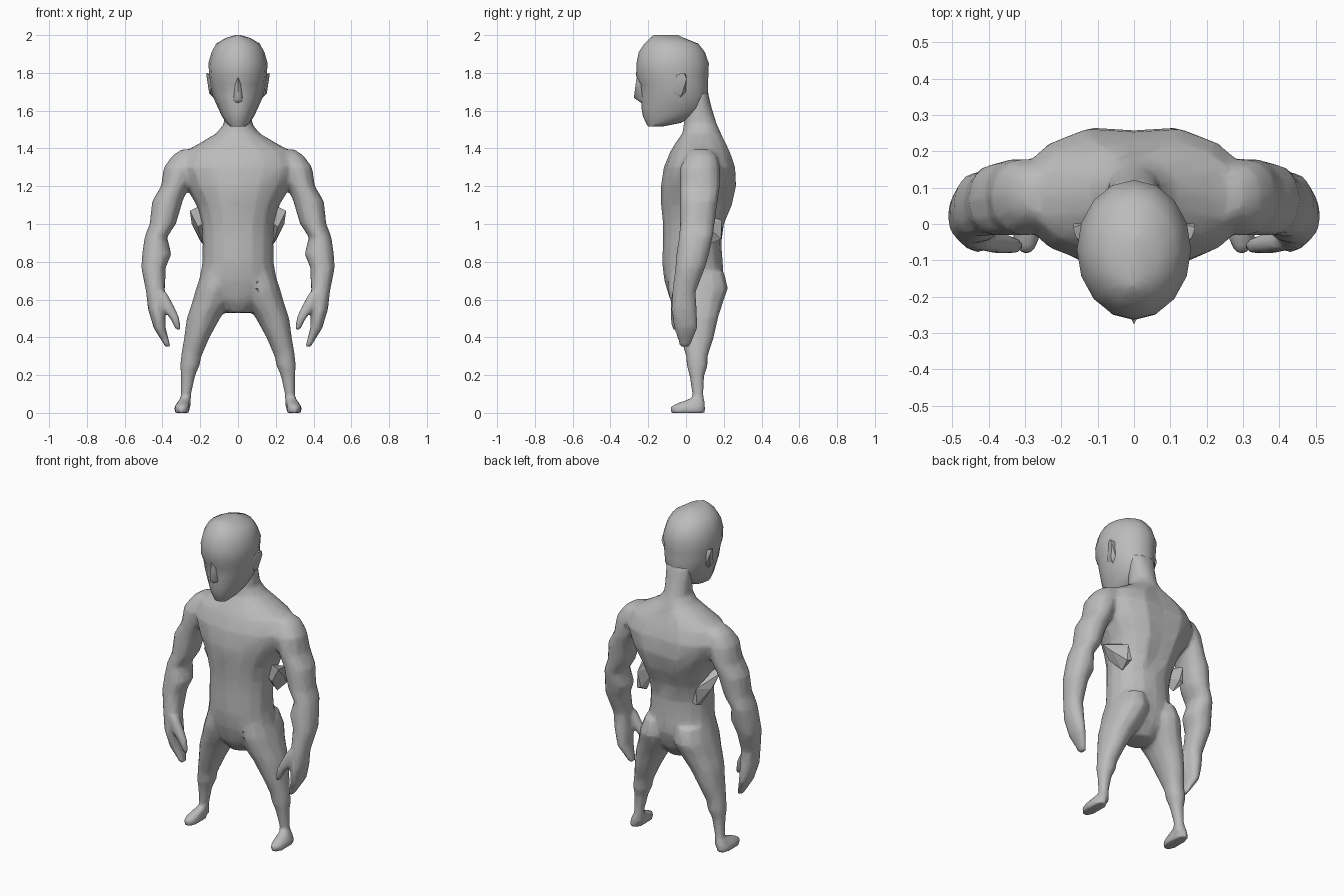
import bpy, bmesh, math
from mathutils import Vector

grey = bpy.data.materials.new("plain_grey")
grey.diffuse_color = (0.5, 0.5, 0.5, 1)


def power(v, e):
    return math.copysign(abs(v) ** e, v)


def loft(bm, rows, n=16, e=1.0, groove=0.0, flip=False):
    """Stack of oval rings; each row is z, x0, x1, y0, y1."""
    rings = []
    for z, x0, x1, y0, y1 in rows:
        ring = []
        for i in range(n):
            a = 2 * math.pi * i / n
            x = (x0 + x1) / 2 + (x1 - x0) / 2 * power(math.cos(a), e)
            y = (y0 + y1) / 2 + (y1 - y0) / 2 * power(math.sin(a), e)
            if i * 4 == n and 0.9 < z < 1.45:
                y -= groove
            ring.append(bm.verts.new((-x if flip else x, y, z)))
        rings.append(ring)
    for a, b in zip(rings, rings[1:]):
        for i in range(n):
            j = (i + 1) % n
            bm.faces.new((a[i], a[j], b[j], b[i]))
    bm.faces.new(rings[0])
    bm.faces.new(rings[-1])


def finish(name, bm, angle=None):
    bmesh.ops.recalc_face_normals(bm, faces=bm.faces)
    me = bpy.data.meshes.new(name)
    bm.to_mesh(me)
    bm.free()
    ob = bpy.data.objects.new(name, me)
    bpy.context.collection.objects.link(ob)
    me.materials.append(grey)
    if angle:
        bpy.ops.object.select_all(action='DESELECT')
        ob.select_set(True)
        bpy.context.view_layer.objects.active = ob
        bpy.ops.object.shade_smooth_by_angle(angle=math.radians(angle))
    return ob


def hull(name, points, angle=None):
    bm = bmesh.new()
    for p in points:
        bm.verts.new(p)
    bmesh.ops.convex_hull(bm, input=bm.verts)
    return finish(name, bm, angle)


# Torso and neck: z, half width, front, back
torso = [(.53, .07, -.04, .12), (.6, .14, -.085, .17), (.7, .207, -.115, .2),
         (.8, .188, -.127, .195), (.9, .187, -.122, .187), (1.0, .192, -.122, .214),
         (1.1, .22, -.132, .257), (1.2, .28, -.133, .28), (1.3, .33, -.118, .275),
         (1.38, .29, -.085, .245), (1.43, .2, -.055, .22), (1.48, .115, -.02, .185),
         (1.53, .075, -.012, .163), (1.62, .077, 0, .135), (1.7, .08, .03, .115)]
leg = [(.75, .02, .19, -.09, .2), (.66, .01, .222, -.1, .224), (.58, .04, .245, -.08, .195),
       (.5, .095, .272, -.055, .17), (.4, .15, .285, -.03, .148), (.3, .193, .302, 0, .115),
       (.25, .203, .307, .003, .115), (.2, .225, .303, .018, .097), (.1, .248, .303, .033, .092),
       (.03, .25, .31, .03, .1)]
foot = [(0, .255, .338, -.085, .102), (.035, .257, .336, -.083, .102),
        (.05, .257, .325, -.05, .102), (.075, .255, .308, .02, .097)]
arm = [(1.395, .22, .3, .03, .13), (1.36, .2, .35, 0, .165), (1.3, .2, .393, -.033, .18),
       (1.2, .26, .408, -.033, .18), (1.12, .293, .455, -.033, .168), (1.0, .328, .468, -.033, .152),
       (.93, .375, .495, -.037, .142), (.84, .352, .508, -.052, .122), (.77, .382, .513, -.057, .102),
       (.64, .387, .487, -.073, .052), (.55, .383, .477, -.078, .057), (.45, .383, .447, -.063, .062),
       (.35, .357, .385, -.033, .02)]
thumb = [(.64, .38, .43, -.075, -.02), (.56, .335, .41, -.082, -.025),
         (.5, .308, .36, -.082, -.035), (.44, .305, .33, -.075, -.045)]

bm = bmesh.new()
loft(bm, [(z, -w, w, a, b) for z, w, a, b in torso], e=0.95, groove=0.022)
for flip in (False, True):
    for rows in (leg, foot, arm, thumb):
        loft(bm, rows, n=12, e=0.92, flip=flip)
body = finish("body", bm)

# Fuse the limbs into one skin, then thin it out
mod = body.modifiers.new("fuse", 'REMESH')
mod.mode = 'VOXEL'
mod.voxel_size = 0.011
mod.use_smooth_shade = True
mod = body.modifiers.new("soften", 'SMOOTH')
mod.factor = 0.5
mod.iterations = 4
mod = body.modifiers.new("thin", 'DECIMATE')
mod.ratio = 0.12
mod.use_symmetry = True
mod.symmetry_axis = 'X'

# Head: z, half width, front, back
head = [(1.515, .04, -.2, -.13), (1.535, .062, -.212, -.03), (1.57, .085, -.228, .05),
        (1.61, .104, -.235, .1), (1.68, .135, -.238, .118), (1.74, .146, -.243, .117),
        (1.785, .152, -.264, .118), (1.85, .157, -.262, .121), (1.91, .14, -.25, .1),
        (1.955, .115, -.22, .065), (1.985, .065, -.19, -.01), (2.0, .012, -.17, -.04)]
bm = bmesh.new()
loft(bm, [(z, -w, w, a, b) for z, w, a, b in head])
finish("head", bm, 60)

# Nose
hull("nose", [(0, -.262, 1.775), (-.016, -.235, 1.76), (.016, -.235, 1.76), (0, -.276, 1.668),
              (-.028, -.225, 1.65), (.028, -.225, 1.65), (0, -.235, 1.64)], 60)

for s, side in ((-1, "left"), (1, "right")):
    # Ears: thin tapered flaps
    hull(side + "_ear", [(s * x, y, z) for x, y, z in
         ((.14, -.06, 1.78), (.145, -.06, 1.69), (.13, -.03, 1.67), (.135, 0, 1.7), (.14, 0, 1.79),
          (.168, -.01, 1.8), (.165, .003, 1.77), (.152, -.02, 1.69), (.16, -.035, 1.795))], 40)
    # Tapered block tucked behind each side of the ribs
    hull(side + "_side_block", [(s * x, y, z) for x, y, z in
         ((.255, .03, 1.07), (.215, .03, 1.09), (.172, .03, 1.01), (.212, .03, .985),
          (.245, .1, 1.0), (.2, .19, 1.02), (.175, .19, .93), (.205, .185, .92), (.185, .12, .89))])
